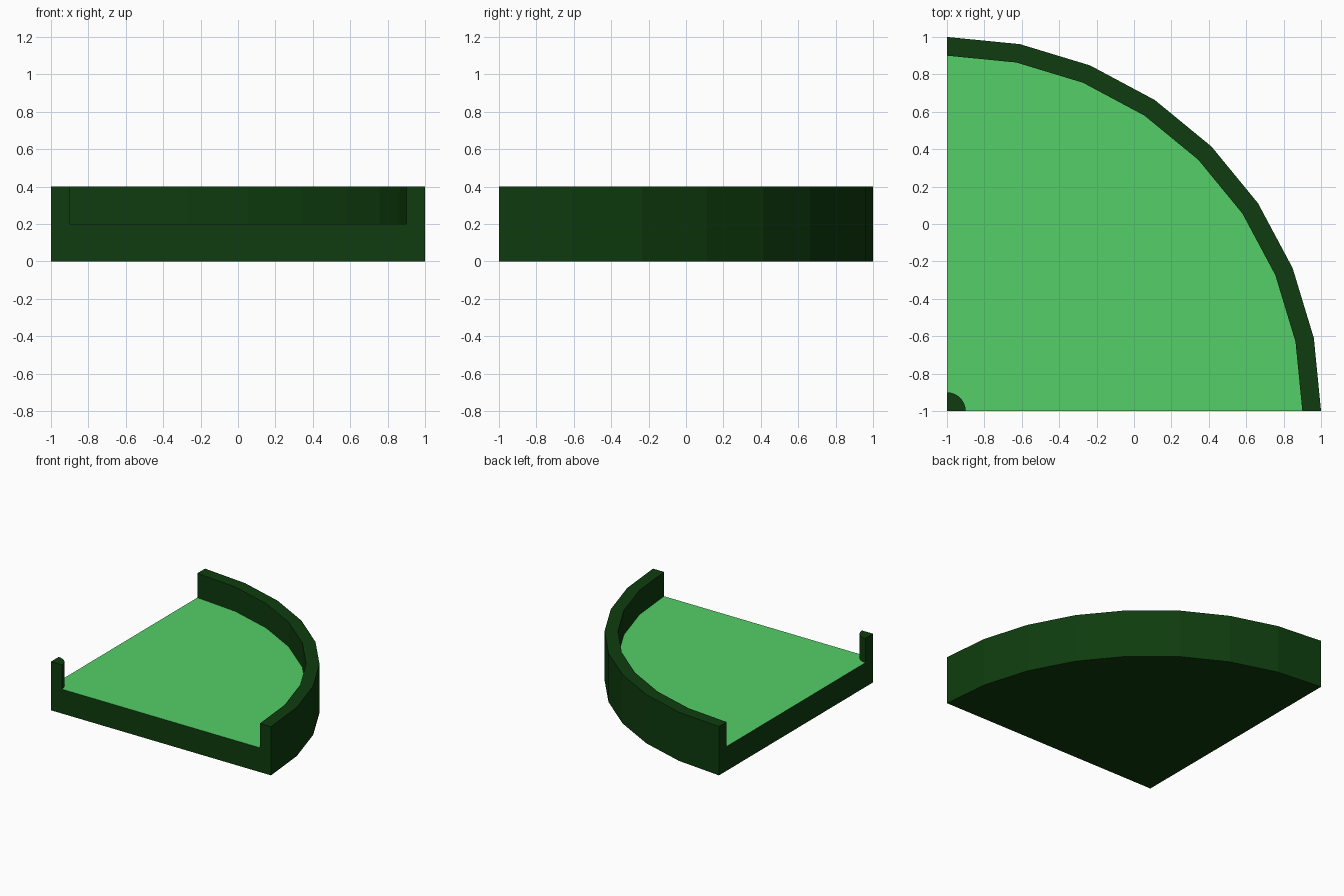
import bpy
import bmesh
from math import cos, sin, pi

cube = bpy.data.objects.get("Cube")
if cube:
    bpy.data.objects.remove(cube, do_unlink=True)

CORNER = -1.0      # x and y of the quarter circle's centre
OUTER, INNER, POST = 2.0, 1.9, 0.1
FLOOR_Z, RIM_Z = 0.2, 0.4


def material(name, color):
    mat = bpy.data.materials.new(name)
    mat.use_nodes = True
    mat.diffuse_color = color
    mat.node_tree.nodes["Principled BSDF"].inputs["Base Color"].default_value = color
    return mat


dark_green = material("dark green", (0.0045, 0.045, 0.0045, 1))
light_green = material("light green", (0.09, 0.62, 0.14, 1))


def arc(radius, steps=8):
    """Points of a quarter circle around the corner."""
    angles = [pi / 2 * i / steps for i in range(steps + 1)]
    return [(CORNER + radius * cos(a), CORNER + radius * sin(a)) for a in angles]


def prism(name, outline, height, materials):
    """Extrude an outline up from the ground; the last material colours the top."""
    bm = bmesh.new()
    base = bm.faces.new([bm.verts.new((x, y, 0)) for x, y in outline])
    extruded = bmesh.ops.extrude_face_region(bm, geom=[base], use_keep_orig=True)
    top = [v for v in extruded["geom"] if isinstance(v, bmesh.types.BMVert)]
    bmesh.ops.translate(bm, verts=top, vec=(0, 0, height))
    bmesh.ops.recalc_face_normals(bm, faces=bm.faces)
    for face in bm.faces:
        if face.normal.z > 0.5:
            face.material_index = len(materials) - 1
    mesh = bpy.data.meshes.new(name)
    bm.to_mesh(mesh)
    bm.free()
    for mat in materials:
        mesh.materials.append(mat)
    obj = bpy.data.objects.new(name, mesh)
    bpy.context.collection.objects.link(obj)
    return obj


centre = [(CORNER, CORNER)]

# Floor slab with a light top
prism("floor", centre + arc(INNER), FLOOR_Z, [dark_green, light_green])

# Curved outer wall
prism("outer_wall", arc(OUTER) + arc(INNER)[::-1], RIM_Z, [dark_green])

# Small quarter-round post at the inner corner
prism("corner_post", centre + arc(POST), RIM_Z, [dark_green])
